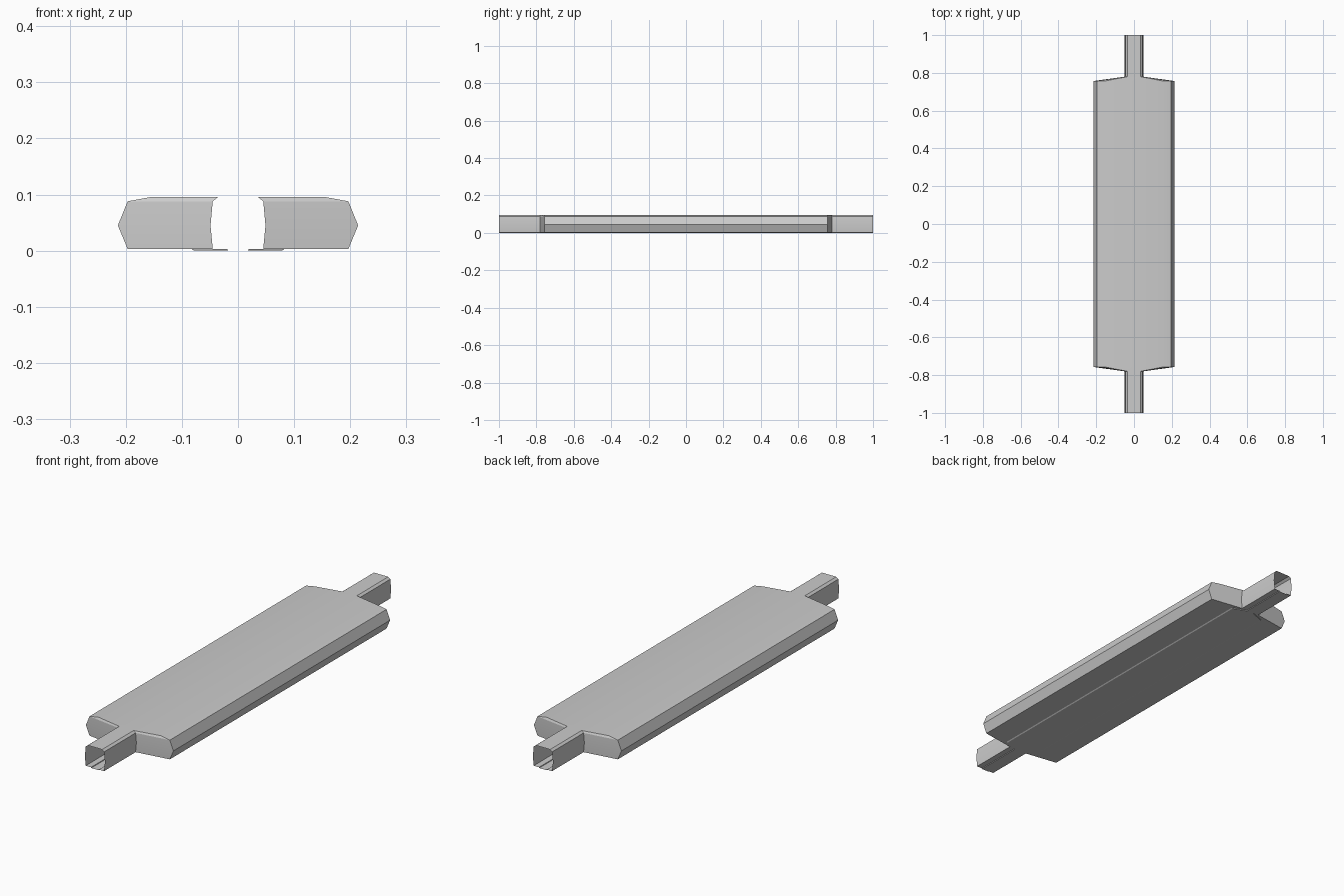
import bpy, bmesh, math

if "Cube" in bpy.data.objects:
    bpy.data.objects.remove(bpy.data.objects["Cube"])

grey = bpy.data.materials.new("light grey")
grey.diffuse_color = (0.6, 0.6, 0.6, 1)
grey.use_nodes = True
grey.node_tree.nodes["Principled BSDF"].inputs["Base Color"].default_value = grey.diffuse_color

# Half cross-section of the duct (x, z), bottom to top
half = [(0.018, 0.0), (0.019, 0.003), (0.045, 0.003), (0.049, 0.045),
        (0.045, 0.088), (0.035, 0.096)]
section = half + [(-x, z) for x, z in reversed(half)]

# Stations along the length (y, width factor): pipe, wide chamber, pipe
stations = [(-1.0, 1.0), (-0.78, 1.0), (-0.757, 4.37),
            (0.757, 4.37), (0.78, 1.0), (1.0, 1.0)]

# Loft the open-ended hollow duct
bm = bmesh.new()
rings = [[bm.verts.new((x * w, y, z)) for x, z in section] for y, w in stations]
n = len(section)
for a, b in zip(rings, rings[1:]):
    for i in range(n):
        j = (i + 1) % n
        bm.faces.new((a[j], a[i], b[i], b[j]))

bm.normal_update()
# Make the long top face point up so all normals face outward
top = max(bm.faces, key=lambda f: f.calc_center_median().z + f.calc_area())
if top.normal.z < 0:
    bmesh.ops.reverse_faces(bm, faces=bm.faces)

mesh = bpy.data.meshes.new("hollow_duct")
bm.to_mesh(mesh)
bm.free()
mesh.materials.append(grey)
duct = bpy.data.objects.new("hollow_duct", mesh)
bpy.context.collection.objects.link(duct)

# Soft shading across the gentle bevels only
bpy.context.view_layer.objects.active = duct
duct.select_set(True)
bpy.ops.object.shade_smooth_by_angle(angle=math.radians(20))
